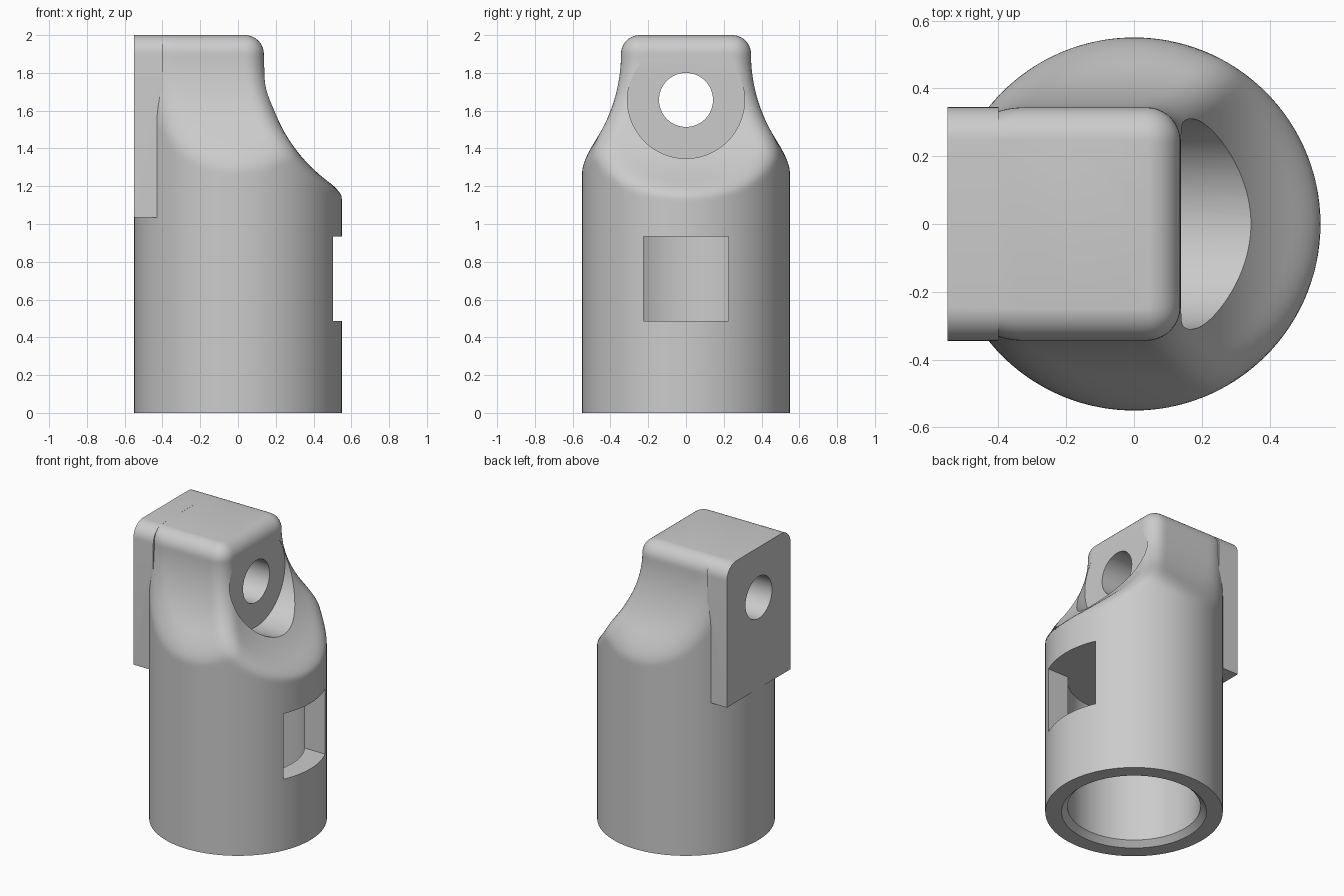
import bpy, bmesh, math

if "Cube" in bpy.data.objects:
    bpy.data.objects.remove(bpy.data.objects["Cube"])

R = 0.55                      # barrel radius
HX, HY, FIL = 0.137, 0.344, 0.1   # head half sizes and top rounding
CX = -0.2                     # centre of the rays that trace each slice
NECK, ARC = 1.9, 0.84         # start height and radius of the concave flare

grey = bpy.data.materials.new("grey")
grey.diffuse_color = (0.6, 0.6, 0.6, 1)
grey.use_nodes = True
grey.node_tree.nodes["Principled BSDF"].inputs["Base Color"].default_value = grey.diffuse_color


def make(name, bm):
    bmesh.ops.recalc_face_normals(bm, faces=bm.faces)
    me = bpy.data.meshes.new(name)
    bm.to_mesh(me)
    bm.free()
    me.materials.append(grey)
    ob = bpy.data.objects.new(name, me)
    bpy.context.collection.objects.link(ob)
    return ob


def loft(name, rings):
    bm = bmesh.new()
    vs = [[bm.verts.new(p) for p in ring] for ring in rings]
    n = len(vs[0])
    for a, b in zip(vs, vs[1:]):
        for i in range(n):
            bm.faces.new((a[i], a[(i + 1) % n], b[(i + 1) % n], b[i]))
    bm.faces.new(vs[0][::-1])
    bm.faces.new(vs[-1])
    return make(name, bm)


def circle(r, n, at):
    return [at(r * math.cos(2 * math.pi * i / n), r * math.sin(2 * math.pi * i / n))
            for i in range(n)]


def rod_x(name, r, x0, x1, z, n):
    return loft(name, [circle(r, n, lambda a, b, x=x: (x, a, z + b)) for x in (x0, x1)])


def box(name, x0, x1, y, z0, z1):
    return loft(name, [[(x, -y, z0), (x, y, z0), (x, y, z1), (x, -y, z1)] for x in (x0, x1)])


def boolean(ob, other, op):
    m = ob.modifiers.new(op, 'BOOLEAN')
    m.operation, m.object, m.solver = op, other, 'EXACT'
    bpy.context.view_layer.objects.active = ob
    bpy.ops.object.modifier_apply(modifier=m.name)
    bpy.data.objects.remove(other)


def section(x, y, z):
    """Signed distance to the slice: flared, rounded head blended into the barrel."""
    grow, r = 0.0, FIL
    if z < NECK:
        grow = ARC - math.sqrt(max(ARC**2 - (NECK - z)**2, 0))
    else:
        r = math.sqrt(max(FIL**2 - (z - NECK)**2, 0))
        grow = r - FIL
    a, b = x - HX - grow + r, abs(y) - HY - grow + r
    head = min(max(a, b), 0) + math.hypot(max(a, 0), max(b, 0)) - r
    barrel = math.hypot(x, y) - R
    k = 0.08
    h = max(k - abs(head - barrel), 0) / k
    return max(head, barrel) + h * h * k / 4


def trace(z, n=160):
    ring = []
    for i in range(n):
        c, s = math.cos(2 * math.pi * i / n), math.sin(2 * math.pi * i / n)
        lo, hi = 0.0, 1.0
        for _ in range(22):
            mid = (lo + hi) / 2
            if section(CX + mid * c, mid * s, z) < 0:
                lo = mid
            else:
                hi = mid
        ring.append((CX + lo * c, lo * s, z))
    return ring


# barrel, flared neck and rounded head
heights = [0.0] + [1.06 + 0.84 * i / 48 for i in range(49)]
heights += [NECK + (FIL - 0.0003) * math.sin(math.pi / 2 * i / 10) for i in range(1, 11)]
body = loft("adapter_body", [trace(z) for z in heights])

# flat back plate with rounded top corners
prof = [(-HY - 0.0003, 1.035), (HY + 0.0003, 1.035)]
for sgn, start in ((1, 0), (-1, 90)):
    for i in range(11):
        t = math.radians(start + 9 * i)
        prof.append((sgn * (HY + 0.0003 - FIL) + FIL * math.cos(t), NECK + FIL * math.sin(t)))
plate = loft("back_plate", [[(x, y, z) for y, z in prof] for x in (-R, -0.4)])
boolean(body, plate, 'UNION')

# blind bore with chamfered mouth
bore = loft("bore", [circle(r, 96, lambda a, b, z=z: (a, b, z))
                     for r, z in ((0.485, -0.035), (0.412, 0.036), (0.412, 0.935))])
boolean(body, bore, 'DIFFERENCE')

# side window, screw-head recess and screw hole
boolean(body, box("window", 0.2, 0.7, 0.225, 0.487, 0.9349), 'DIFFERENCE')
boolean(body, rod_x("recess", 0.31, HX + 0.001, 0.8, 1.657, 96), 'DIFFERENCE')
boolean(body, rod_x("screw_hole", 0.143, -0.8, 0.8, 1.657, 64), 'DIFFERENCE')

bpy.ops.object.select_all(action='DESELECT')
body.select_set(True)
bpy.context.view_layer.objects.active = body
bpy.ops.object.shade_smooth_by_angle(angle=math.radians(25))
